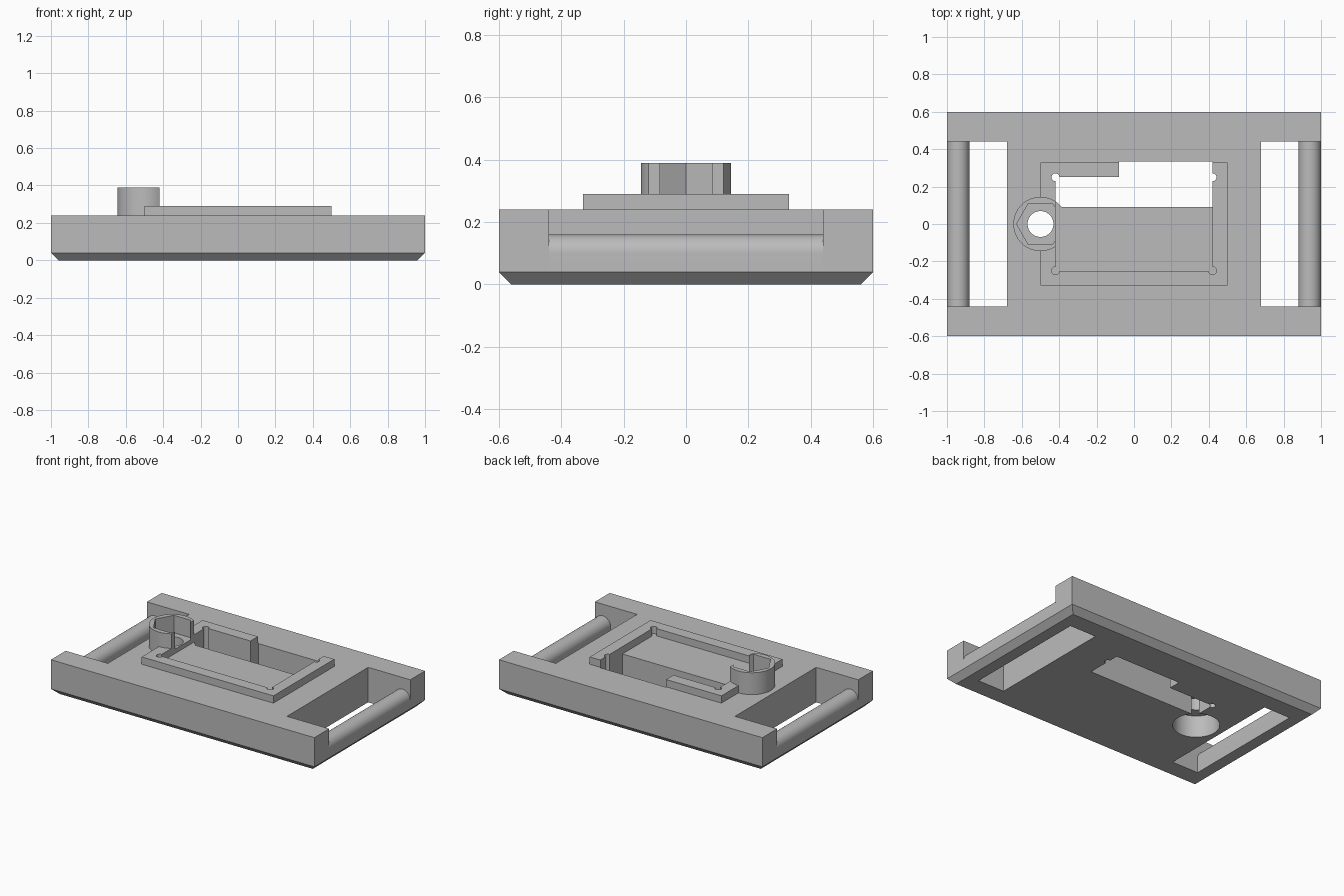
import bpy, bmesh, math

old = bpy.data.objects.get("Cube")
if old:
    bpy.data.objects.remove(old, do_unlink=True)

grey = bpy.data.materials.new("plain_grey")
grey.use_nodes = True
grey.diffuse_color = (0.5, 0.5, 0.5, 1)
grey.node_tree.nodes["Principled BSDF"].inputs["Base Color"].default_value = (0.5, 0.5, 0.5, 1)


def finish(name, bm):
    bmesh.ops.recalc_face_normals(bm, faces=bm.faces)
    mesh = bpy.data.meshes.new(name)
    bm.to_mesh(mesh)
    bm.free()
    mesh.materials.append(grey)
    ob = bpy.data.objects.new(name, mesh)
    bpy.context.collection.objects.link(ob)
    return ob


def prism(name, points, z0, z1):
    """Extrude a flat outline from z0 up to z1."""
    bm = bmesh.new()
    face = bm.faces.new([bm.verts.new((x, y, z0)) for x, y in points])
    ext = bmesh.ops.extrude_face_region(bm, geom=[face])
    for v in ext["geom"]:
        if isinstance(v, bmesh.types.BMVert):
            v.co.z = z1
    return finish(name, bm)


def box(name, x0, x1, y0, y1, z0, z1):
    return prism(name, [(x0, y0), (x1, y0), (x1, y1), (x0, y1)], z0, z1)


def disc(name, x, y, r, z0, z1, sides=64):
    ring = [2 * math.pi * i / sides for i in range(sides)]
    return prism(name, [(x + r * math.cos(a), y + r * math.sin(a)) for a in ring], z0, z1)


def activate(ob):
    bpy.ops.object.select_all(action="DESELECT")
    ob.select_set(True)
    bpy.context.view_layer.objects.active = ob


def combine(target, tool, operation="DIFFERENCE"):
    mod = target.modifiers.new("boolean", "BOOLEAN")
    mod.operation = operation
    mod.solver = "EXACT"
    mod.object = tool
    activate(target)
    bpy.ops.object.modifier_apply(modifier=mod.name)
    bpy.data.objects.remove(tool, do_unlink=True)


# Base slab with chamfered bottom edges
TOP = 0.24
base = box("base_plate", -1, 1, -0.6, 0.6, 0, TOP)
bm = bmesh.new()
bm.from_mesh(base.data)
low = [e for e in bm.edges if all(v.co.z < 0.01 for v in e.verts)]
bmesh.ops.bevel(bm, geom=low, offset=0.04, segments=1, affect="EDGES")
bm.to_mesh(base.data)
bm.free()

# Raised rim
combine(base, box("rim", -0.5, 0.5, -0.33, 0.33, 0.2, 0.29), "UNION")

# Hand slots on both ends
for s in (-1, 1):
    x0, x1 = sorted((s * 0.68, s * 1.1))
    combine(base, box("slot", x0, x1, -0.44, 0.44, -0.1, 0.5))

# Stepped opening through the plate
opening = [(-0.42, 0.09), (0.42, 0.09), (0.42, 0.335),
           (-0.08, 0.335), (-0.08, 0.25), (-0.42, 0.25)]
combine(base, prism("opening", opening, -0.1, 0.5))

# Round boss, then the shallow recess that trims it
combine(base, disc("boss", -0.5, 0, 0.145, 0.1, 0.39), "UNION")
combine(base, box("recess", -0.42, 0.42, -0.25, 0.25, TOP, 0.5))

# Corner reliefs, running through beside the opening
for x in (-0.42, 0.42):
    combine(base, disc("relief", x, -0.25, 0.021, TOP, 0.5, 24))
    combine(base, disc("relief", x, 0.25, 0.021, -0.1, 0.5, 24))

# Hexagonal nut seat, bolt hole and counterbore underneath
combine(base, disc("nut_seat", -0.5, 0, 0.128, 0.27, 0.5, 6))
combine(base, disc("bolt_hole", -0.5, 0, 0.069, -0.1, 0.6))
combine(base, disc("counterbore", -0.5, 0, 0.145, -0.1, 0.15))

# Round-topped grip bars
profile = [(0.88, 0), (0.96, 0), (1, 0.04)]
profile += [(0.94 + 0.06 * math.cos(math.pi * i / 24), 0.1 + 0.06 * math.sin(math.pi * i / 24))
            for i in range(25)]
bars = []
for side, s in (("left", 1), ("right", -1)):
    bm = bmesh.new()
    face = bm.faces.new([bm.verts.new((s * x, -0.44, z)) for x, z in profile])
    ext = bmesh.ops.extrude_face_region(bm, geom=[face])
    for v in ext["geom"]:
        if isinstance(v, bmesh.types.BMVert):
            v.co.y = 0.44
    bars.append(finish(side + "_grip_bar", bm))

for ob in [base] + bars:
    activate(ob)
    bpy.ops.object.shade_smooth_by_angle(angle=math.radians(30))
